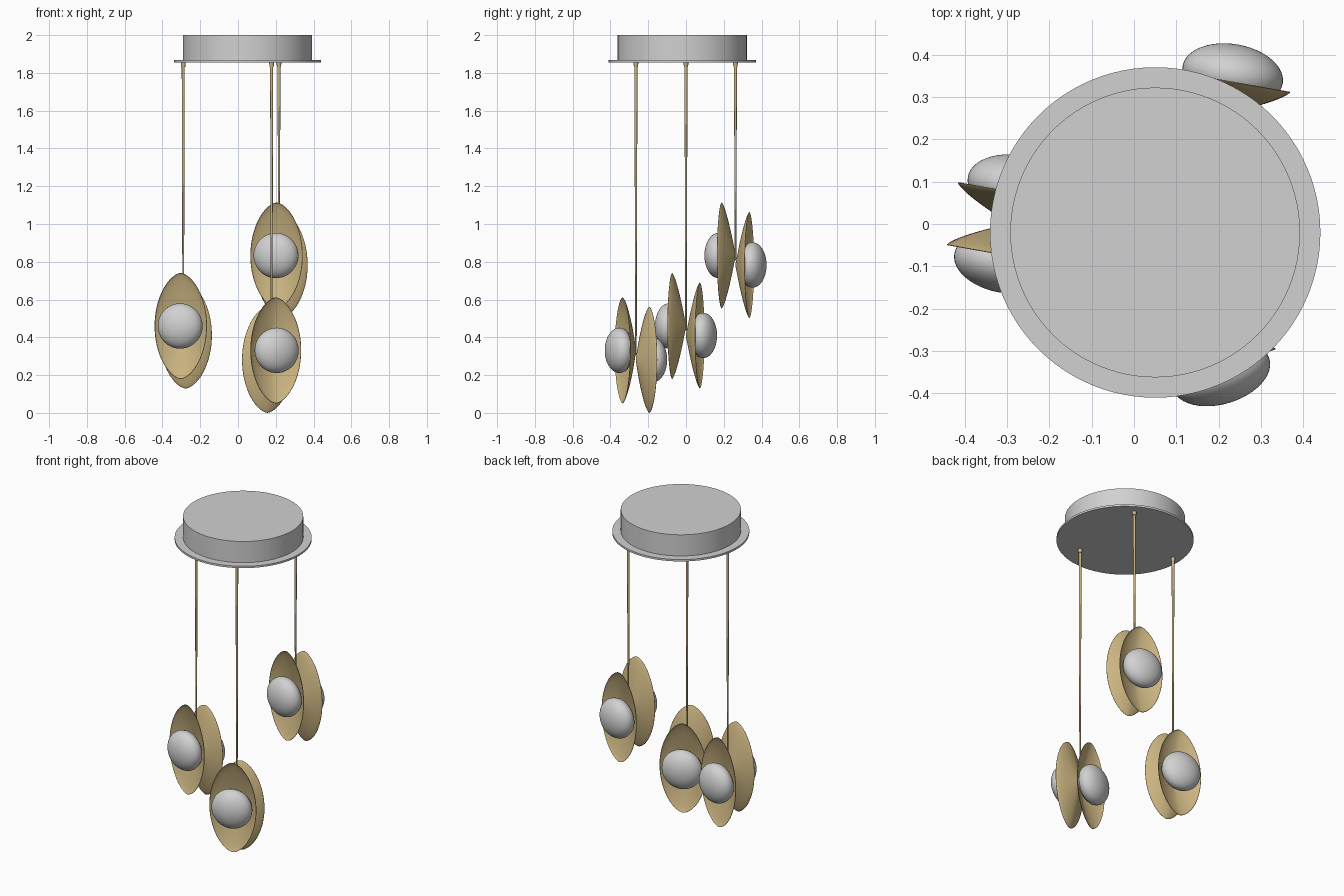
import bpy, bmesh, math
from mathutils import Matrix, Vector

if "Cube" in bpy.data.objects:
    bpy.data.objects.remove(bpy.data.objects["Cube"])


def material(name, rgb):
    m = bpy.data.materials.new(name)
    m.diffuse_color = (*rgb, 1)
    m.use_nodes = True
    m.node_tree.nodes["Principled BSDF"].inputs["Base Color"].default_value = m.diffuse_color
    return m


BRASS = material("brass", (0.60, 0.46, 0.22))
WHITE = material("soft_white", (0.64, 0.64, 0.64))


def finish(bm, name, mat, matrix=Matrix(), angle=40):
    bmesh.ops.recalc_face_normals(bm, faces=bm.faces)
    mesh = bpy.data.meshes.new(name)
    bm.to_mesh(mesh)
    bm.free()
    mesh.materials.append(mat)
    ob = bpy.data.objects.new(name, mesh)
    bpy.context.collection.objects.link(ob)
    ob.matrix_world = matrix
    bpy.ops.object.select_all(action='DESELECT')
    ob.select_set(True)
    bpy.context.view_layer.objects.active = ob
    bpy.ops.object.shade_smooth_by_angle(angle=math.radians(angle))
    return ob


def rod(name, mat, x, y, z0, z1, r0, r1, segs=24):
    bm = bmesh.new()
    bmesh.ops.create_cone(bm, cap_ends=True, segments=segs, radius1=r0,
                          radius2=r1, depth=z1 - z0)
    return finish(bm, name, mat, Matrix.Translation((x, y, (z0 + z1) / 2)))


W, H, D = 0.14, 0.28, 0.075   # leaf half width, half height, depth


def leaf(name, matrix):
    # leaf-shaped dish: apex at the cord, rim facing local -y
    bm = bmesh.new()
    n, rings = 64, 16
    apex = bm.verts.new((0, 0, 0))
    prev = None
    for k in range(1, rings + 1):
        s = math.sin(math.pi / 2 * k / rings)
        y = -D * (1 - max(0, 1 - s) ** 0.75)
        ring = []
        for i in range(n):
            t = 2 * math.pi * i / n
            sx = math.copysign(abs(math.sin(t)) ** 1.2, math.sin(t))
            ring.append(bm.verts.new((W * s * sx, y, H * s * math.cos(t))))
        for i in range(n):
            j = (i + 1) % n
            if prev:
                bm.faces.new((prev[i], prev[j], ring[j], ring[i]))
            else:
                bm.faces.new((apex, ring[j], ring[i]))
        prev = ring
    ob = finish(bm, name, BRASS, matrix, 60)
    mod = ob.modifiers.new("thickness", 'SOLIDIFY')
    mod.thickness = 0.002
    mod.offset = 0


def half_pendant(name, matrix):
    leaf(name + "_leaf", matrix)
    # flattened glass globe sitting in the dish
    bm = bmesh.new()
    bmesh.ops.create_uvsphere(bm, u_segments=48, v_segments=24, radius=0.12)
    bmesh.ops.scale(bm, vec=(1, 1, 0.6), verts=bm.verts)
    bmesh.ops.rotate(bm, matrix=Matrix.Rotation(math.pi / 2, 3, 'X'), verts=bm.verts)
    bmesh.ops.translate(bm, vec=(0, -D - 0.017, 0), verts=bm.verts)
    finish(bm, name + "_globe", WHITE, matrix, 60)
    # brass collar behind the globe
    bm = bmesh.new()
    bmesh.ops.create_cone(bm, cap_ends=True, segments=48, radius1=0.113,
                          radius2=0.113, depth=0.014)
    bmesh.ops.rotate(bm, matrix=Matrix.Rotation(math.pi / 2, 3, 'X'), verts=bm.verts)
    bmesh.ops.translate(bm, vec=(0, -D + 0.003, 0), verts=bm.verts)
    finish(bm, name + "_collar", BRASS, matrix)


# ceiling canopy and its flange
rod("canopy", WHITE, 0.05, -0.02, 1.866, 2.0, 0.342, 0.342, 96)
rod("canopy_flange", WHITE, 0.05, -0.02, 1.855, 1.867, 0.39, 0.39, 96)

# three pendants: cord x, y, middle height, turn in degrees
for name, x, y, z, turn in (("left", -0.29, 0.0, 0.435, -10),
                            ("front", 0.178, -0.265, 0.306, 17),
                            ("back", 0.217, 0.262, 0.808, -10)):
    rod(name + "_ferrule", BRASS, x, y, 1.832, 1.856, 0.011, 0.013)
    rod(name + "_cord", BRASS, x, y, z, 1.84, 0.004, 0.008)
    for side, dz, flip in (("front", 0.025, 0), ("rear", -0.025, 180)):
        m = (Matrix.Translation((x, y, z + dz))
             @ Matrix.Rotation(math.radians(turn + flip), 4, 'Z'))
        half_pendant(f"{name}_{side}", m)
